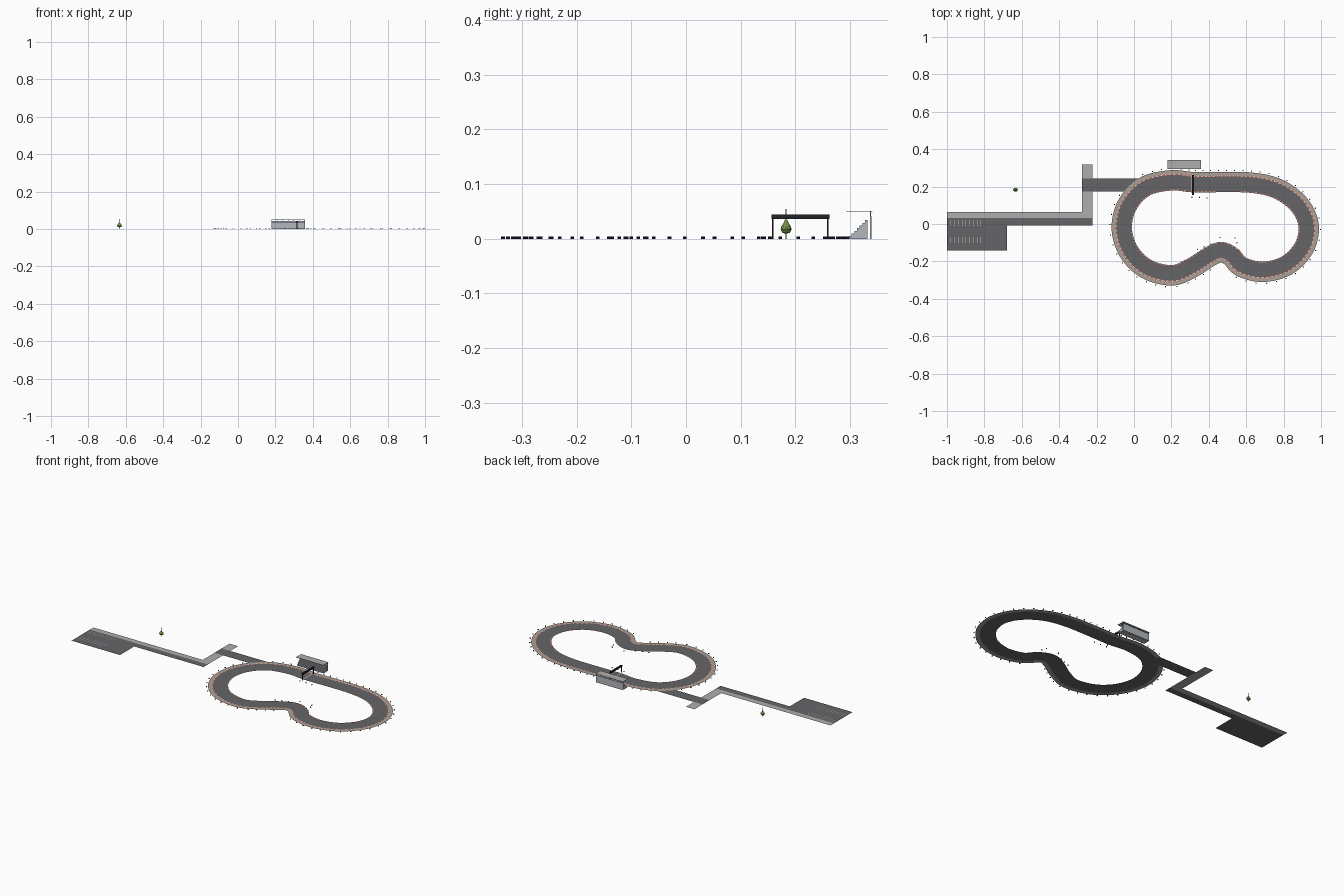
import bpy, bmesh, math
from mathutils import Vector

if "Cube" in bpy.data.objects:
    bpy.data.objects.remove(bpy.data.objects["Cube"])


def mat(name, rgb):
    m = bpy.data.materials.new(name)
    m.diffuse_color = (*rgb, 1)
    m.use_nodes = True
    m.node_tree.nodes["Principled BSDF"].inputs["Base Color"].default_value = m.diffuse_color
    return m


ASPHALT = mat("asphalt", (0.13, 0.13, 0.14))
PAVING = mat("paving", (0.42, 0.42, 0.42))
GRAVEL = mat("gravel", (0.42, 0.35, 0.30))
RED = mat("red", (0.6, 0.08, 0.05))
WHITE = mat("white", (0.85, 0.85, 0.85))
BLACK = mat("black", (0.015, 0.015, 0.02))
GREEN = mat("leaf", (0.16, 0.28, 0.06))
BARK = mat("bark", (0.10, 0.13, 0.13))
STEEL = mat("steel", (0.45, 0.48, 0.52))


def finish(name, bm, *mats):
    me = bpy.data.meshes.new(name)
    bm.to_mesh(me)
    bm.free()
    ob = bpy.data.objects.new(name, me)
    bpy.context.collection.objects.link(ob)
    for m in mats:
        me.materials.append(m)
    return ob


def add_box(bm, x0, x1, y0, y1, z0, z1):
    v = bmesh.ops.create_cube(bm, size=1)["verts"]
    for p in v:
        p.co = ((x0, x1)[p.co.x > 0], (y0, y1)[p.co.y > 0], (z0, z1)[p.co.z > 0])


def box(name, m, *dims):
    bm = bmesh.new()
    add_box(bm, *dims)
    return finish(name, bm, m)


def add_rect(bm, x0, x1, y0, y1, z):
    bm.faces.new([bm.verts.new(p) for p in ((x0, y0, z), (x1, y0, z), (x1, y1, z), (x0, y1, z))])


def flat(name, m, rects, z):
    bm = bmesh.new()
    for r in rects:
        add_rect(bm, *r, z)
    return finish(name, bm, m)


# Track centre line: closed spline resampled to even spacing
CTRL = [Vector(p) for p in (
    (.20, .223), (.32, .213), (.48, .214), (.62, .211), (.74, .188), (.835, .135), (.90, .06),
    (.924, -.03), (.895, -.13), (.81, -.213), (.69, -.245), (.58, -.22), (.525, -.165),
    (.465, -.14), (.40, -.165), (.30, -.228), (.20, -.264), (.07, -.23), (-.02, -.14),
    (-.055, -.02), (-.025, .10), (.065, .192))]


def catmull(p0, p1, p2, p3, t):
    return 0.5 * (2 * p1 + (p2 - p0) * t + (2 * p0 - 5 * p1 + 4 * p2 - p3) * t * t
                  + (3 * p1 - p0 - 3 * p2 + p3) * t ** 3)


n = len(CTRL)
fine = [catmull(CTRL[i - 1], CTRL[i], CTRL[(i + 1) % n], CTRL[(i + 2) % n], k / 40)
        for i in range(n) for k in range(40)]
fine.append(fine[0])
lens = [0]
for a, b in zip(fine, fine[1:]):
    lens.append(lens[-1] + (b - a).length)
N = 240
line, j = [], 0
for i in range(N):
    s = lens[-1] * i / N
    while lens[j + 1] < s:
        j += 1
    line.append(fine[j].lerp(fine[j + 1], (s - lens[j]) / (lens[j + 1] - lens[j])))
norm = []
for i in range(N):
    d = (line[(i + 1) % N] - line[i - 1]).normalized()
    norm.append(Vector((-d.y, d.x)))


def offset(i, d):
    return line[i % N] + norm[i % N] * d


def ribbon(name, d0, d1, z, *mats):
    bm = bmesh.new()
    a = [bm.verts.new((*offset(i, d0), z)) for i in range(N)]
    b = [bm.verts.new((*offset(i, d1), z)) for i in range(N)]
    for i in range(N):
        k = (i + 1) % N
        f = bm.faces.new((a[i], a[k], b[k], b[i]))
        f.material_index = i % len(mats)
    return finish(name, bm, *mats)


ribbon("run_off", 0.041, 0.065, 0.0009, GRAVEL)
ribbon("track_surface", -0.042, 0.042, 0.0011, ASPHALT)
ribbon("inner_kerb", -0.044, -0.039, 0.0014, RED, WHITE)
ribbon("outer_kerb", 0.039, 0.044, 0.0014, RED, WHITE)

# Tyre stacks around the outside and at two places on the infield
bm = bmesh.new()
spots = []
for i in range(0, N, 4):
    p = offset(i, 0.073)
    on_entry = p.x < 0.06 and 0.17 < p.y < 0.25
    in_notch = 0.42 < p.x < 0.53 and -0.3 < p.y < -0.1
    if not on_entry and not in_notch:
        spots.append(p)
spots += [Vector(p) for p in ((.31, .143), (.35, .143), (.39, .14), (.34, -.135), (.375, -.122),
                              (.41, -.108), (.46, -.072), (.54, -.075), (.55, -.10))]
for p in spots:
    r = bmesh.ops.create_cone(bm, cap_ends=True, segments=8, radius1=0.0033, radius2=0.0033, depth=0.004)
    bmesh.ops.translate(bm, verts=r["verts"], vec=(p.x, p.y, 0.002))
finish("tyre_stacks", bm, BLACK)

# Start line and gantry
flat("start_line", WHITE, [(.308, .313, .172, .254)], 0.0014)
bm = bmesh.new()
for y in (.157, .258):
    add_box(bm, .314, .318, y, y + .003, 0, .037)
add_box(bm, .311, .321, .156, .262, .036, .044)
finish("start_gantry", bm, BLACK)

# Access roads, parking and pavements
flat("pavements", PAVING, [(-1, -.278, .03, .065), (-.278, -.222, .03, .318)], 0.0002)
flat("access_roads", ASPHALT, [(-1, -.222, -.008, .032), (-.278, .03, .175, .243),
                               (-1, -.68, -.142, -.008)], 0.0006)
flat("parking_lines", WHITE, [(x, x + .002, y, y + .032) for y in (-.012, -.102)
                              for x in [-.98 + .02 * k for k in range(9)]], 0.0009)

# Grandstand: stepped seating, back wall, posts and roof
X0, X1, STEPS = .18, .357, 7
prof = [(.332, 0), (.298, 0)]
for k in range(STEPS):
    y = .298 + .034 * k / STEPS
    z = .034 * (k + 1) / STEPS
    prof += [(y, z), (y + .034 / STEPS, z)]
bm = bmesh.new()
face = bm.faces.new([bm.verts.new((X0, y, z)) for y, z in prof])
ext = bmesh.ops.extrude_face_region(bm, geom=[face])
bmesh.ops.translate(bm, verts=[v for v in ext["geom"] if isinstance(v, bmesh.types.BMVert)],
                    vec=(X1 - X0, 0, 0))
bmesh.ops.recalc_face_normals(bm, faces=bm.faces)
finish("grandstand_seating", bm, STEEL)
box("grandstand_back_wall", STEEL, X0, X1, .336, .339, 0, .042)
bm = bmesh.new()
for k in range(7):
    x = X0 + (X1 - X0 - .002) * k / 6
    add_box(bm, x, x + .002, .3365, .3385, .042, .05)
finish("grandstand_posts", bm, STEEL)
box("grandstand_roof", PAVING, X0 - .002, X1 + .002, .293, .341, .0495, .0512)

# Small tree: pear-shaped crown turned from a profile, with a thin trunk
bm = bmesh.new()
crown = [(0, .009), (.007, .011), (.010, .017), (.009, .022), (.005, .028), (.0025, .034), (0, .037)]
vs = [bm.verts.new((r, 0, z)) for r, z in crown]
es = [bm.edges.new(e) for e in zip(vs, vs[1:])]
bmesh.ops.spin(bm, geom=vs + es, cent=(0, 0, 0), axis=(0, 0, 1), angle=math.tau, steps=12)
bmesh.ops.remove_doubles(bm, verts=bm.verts, dist=0.0001)
bmesh.ops.recalc_face_normals(bm, faces=bm.faces)
tree = finish("tree_crown", bm, GREEN)
tree.location = (-.634, .183, 0)
tree.scale.x = 1.3
box("tree_trunk", BARK, -.635, -.633, .182, .184, 0, .054)
